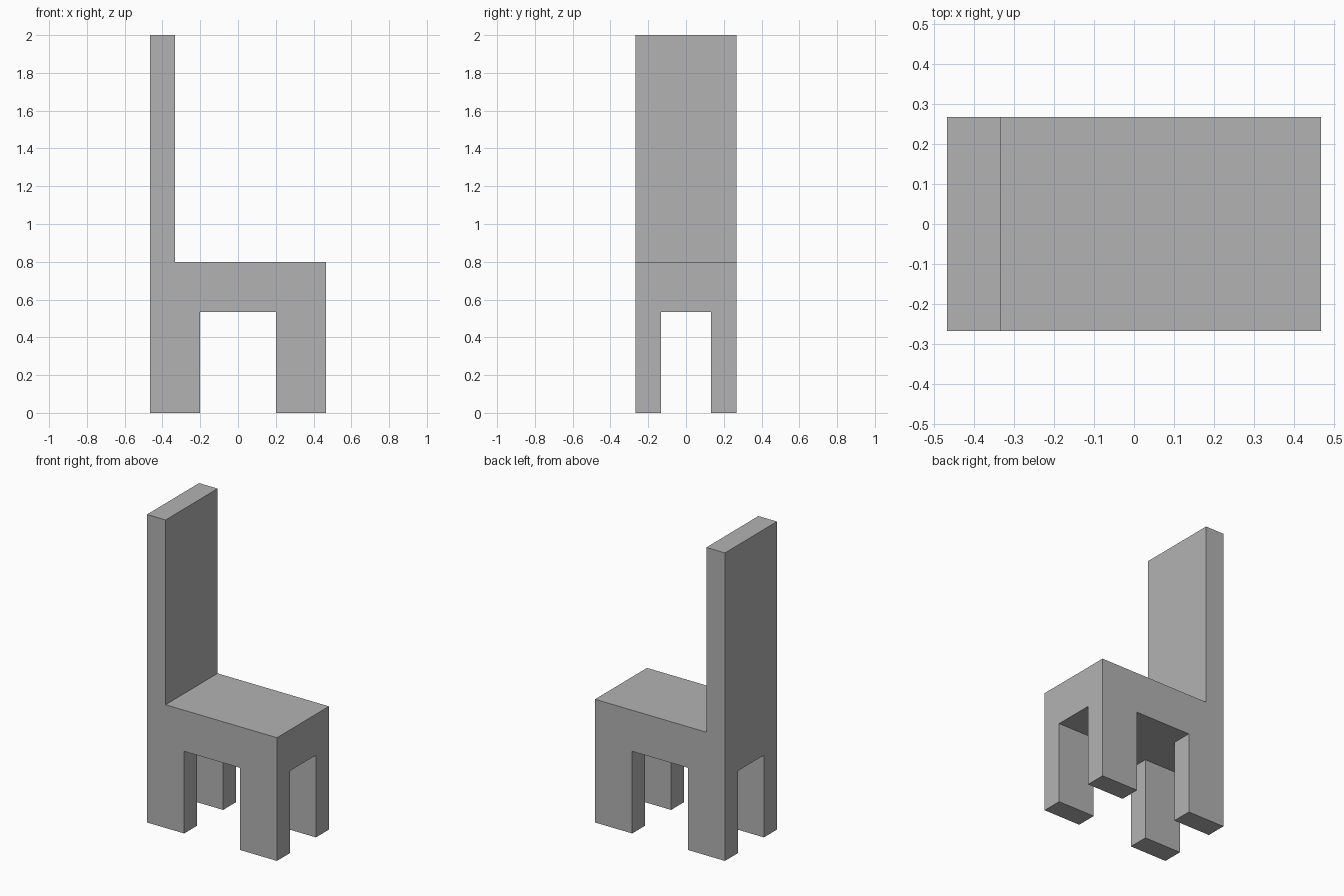
import bpy
import bmesh
import math
from mathutils import Matrix, Vector

default_cube = bpy.data.objects.get("Cube")
if default_cube:
    bpy.data.objects.remove(default_cube, do_unlink=True)

# Main sizes, as multiples of one module
U = 1 / 15
HALF_X, HALF_Y = 7 * U, 4 * U
SEAT_BOTTOM, SEAT_TOP, HEIGHT = 8 * U, 12 * U, 30 * U
LEG_X, LEG_Y = 3 * U, 2 * U      # inner faces of the legs
BACK_X = -5 * U                  # inner face of the backrest


def slice_mesh(bm, point, normal):
    geom = bm.verts[:] + bm.edges[:] + bm.faces[:]
    bmesh.ops.bisect_plane(bm, geom=geom, plane_co=point, plane_no=normal)


def pull_faces(bm, faces, z):
    """Extrude a face region straight up or down to height z."""
    out = bmesh.ops.extrude_face_region(bm, geom=faces)["geom"]
    bmesh.ops.delete(bm, geom=faces, context='FACES')
    for item in out:
        if isinstance(item, bmesh.types.BMVert):
            item.co.z = z


bm = bmesh.new()

# Seat block, sliced where the legs and backrest begin
size = Matrix.Diagonal((2 * HALF_X, 2 * HALF_Y, SEAT_TOP - SEAT_BOTTOM, 1))
middle = Matrix.Translation((0, 0, (SEAT_TOP + SEAT_BOTTOM) / 2))
bmesh.ops.create_cube(bm, size=1, matrix=middle @ size)
for x in (BACK_X, -LEG_X, LEG_X):
    slice_mesh(bm, Vector((x, 0, 0)), Vector((1, 0, 0)))
for y in (-LEG_Y, LEG_Y):
    slice_mesh(bm, Vector((0, y, 0)), Vector((0, 1, 0)))
bm.normal_update()

# Backrest
back = [f for f in bm.faces
        if f.normal.z > 0.9 and f.calc_center_median().x < BACK_X]
pull_faces(bm, back, HEIGHT)

# Four legs
bm.normal_update()
legs = [f for f in bm.faces if f.normal.z < -0.9
        and abs(f.calc_center_median().x) > LEG_X
        and abs(f.calc_center_median().y) > LEG_Y]
pull_faces(bm, legs, 0)

# Merge flat neighbouring faces into clean panels
bmesh.ops.dissolve_limit(bm, angle_limit=math.radians(1),
                         verts=bm.verts[:], edges=bm.edges[:])
bmesh.ops.recalc_face_normals(bm, faces=bm.faces[:])

mesh = bpy.data.meshes.new("chair")
bm.to_mesh(mesh)
bm.free()
chair = bpy.data.objects.new("chair", mesh)
bpy.context.collection.objects.link(chair)

# Plain grey finish
grey = bpy.data.materials.new("grey")
grey.use_nodes = True
colour = (0.45, 0.45, 0.45, 1)
grey.diffuse_color = colour
grey.node_tree.nodes["Principled BSDF"].inputs["Base Color"].default_value = colour
mesh.materials.append(grey)
